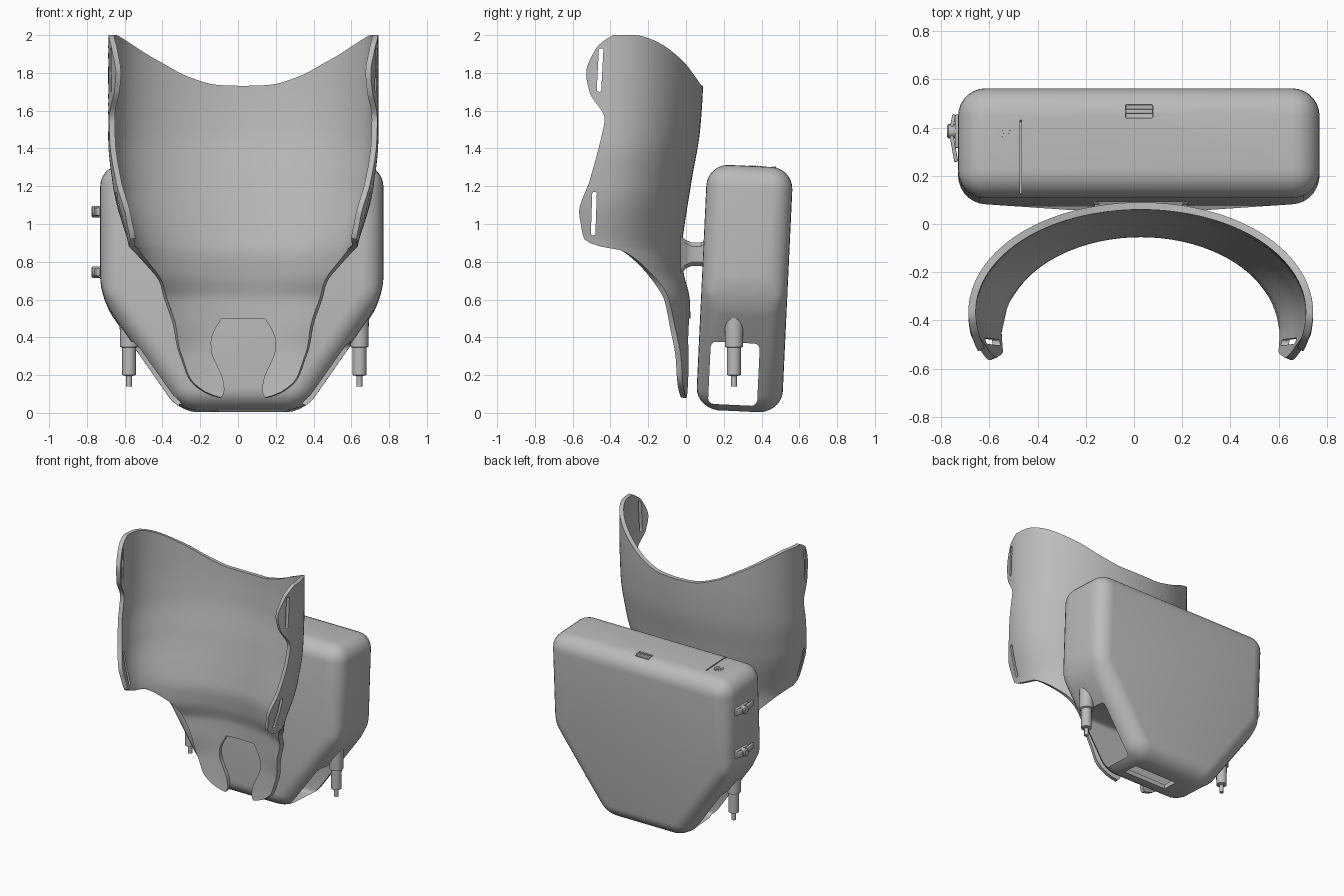
import bpy, bmesh, math
from mathutils import Matrix, Vector

old = bpy.data.objects.get("Cube")
if old:
    bpy.data.objects.remove(old)

grey = bpy.data.materials.new("plain grey")
grey.use_nodes = True
grey.diffuse_color = (0.5, 0.5, 0.5, 1)
grey.node_tree.nodes["Principled BSDF"].inputs["Base Color"].default_value = grey.diffuse_color

MID = 0.028                                   # shell symmetry plane
PIVOT = Vector((0.02, 0.31, 0.658))           # centre of the pack
LEAN = Matrix.Rotation(math.radians(-2.7), 4, "X")
TILT = Matrix.Translation(PIVOT) @ LEAN @ Matrix.Translation(-PIVOT)


def finish(name, bm, matrix=None):
    """Turn a bmesh into a grey, smooth shaded object."""
    bmesh.ops.recalc_face_normals(bm, faces=bm.faces)
    if matrix:
        bm.transform(matrix)
    mesh = bpy.data.meshes.new(name)
    bm.to_mesh(mesh)
    bm.free()
    mesh.materials.append(grey)
    ob = bpy.data.objects.new(name, mesh)
    bpy.context.collection.objects.link(ob)
    return ob


def activate(ob):
    bpy.ops.object.select_all(action="DESELECT")
    ob.select_set(True)
    bpy.context.view_layer.objects.active = ob


def smooth(ob):
    activate(ob)
    bpy.ops.object.shade_smooth_by_angle(angle=math.radians(32))


def prism(name, outline, y0, y1, bevel=0, segments=3, matrix=None):
    """Extrude an (x, z) outline along y and round its edges."""
    bm = bmesh.new()
    face = bm.faces.new([bm.verts.new((x, y0, z)) for x, z in outline])
    new = bmesh.ops.extrude_face_region(bm, geom=[face])["geom"]
    moved = [v for v in new if isinstance(v, bmesh.types.BMVert)]
    bmesh.ops.translate(bm, verts=moved, vec=(0, y1 - y0, 0))
    if bevel:
        bmesh.ops.bevel(bm, geom=bm.edges[:], offset=bevel, segments=segments,
                        profile=0.5, affect="EDGES")
    return finish(name, bm, matrix)


def box(name, lo, hi, bevel=0, matrix=None):
    outline = [(lo[0], lo[2]), (hi[0], lo[2]), (hi[0], hi[2]), (lo[0], hi[2])]
    return prism(name, outline, lo[1], hi[1], bevel, 3, matrix)


def lathe(name, profile, matrix, sides=24):
    """Spin (radius, height) points round z."""
    bm = bmesh.new()
    verts = [bm.verts.new((r, 0, h)) for r, h in profile]
    edges = [bm.edges.new(pair) for pair in zip(verts, verts[1:])]
    bmesh.ops.spin(bm, geom=verts + edges, axis=(0, 0, 1), cent=(0, 0, 0),
                   angle=math.tau, steps=sides, use_duplicate=False)
    bmesh.ops.remove_doubles(bm, verts=bm.verts, dist=0.0001)
    return finish(name, bm, matrix)


def cut(ob, cutter):
    mod = ob.modifiers.new("cut", "BOOLEAN")
    mod.operation, mod.solver, mod.object = "DIFFERENCE", "EXACT", cutter
    activate(ob)
    bpy.ops.object.modifier_apply(modifier=mod.name)
    bpy.data.objects.remove(cutter)


def curve(points):
    """Smooth function through (position, value) points."""
    xs, ys = zip(*points)
    slope = [(b - a) / (q - p) for p, q, a, b in zip(xs, xs[1:], ys, ys[1:])]
    tan = [slope[0]] + [0 if a * b <= 0 else 2 * a * b / (a + b)
                        for a, b in zip(slope, slope[1:])] + [slope[-1]]

    def value(x):
        x = min(max(x, xs[0]), xs[-1])
        i = max(k for k in range(len(slope)) if xs[k] <= x)
        h = xs[i + 1] - xs[i]
        t = (x - xs[i]) / h
        s = t * t * (3 - 2 * t)
        return (ys[i] * (1 - s) + ys[i + 1] * s
                + h * t * (1 - t) * ((1 - t) * tan[i] - t * tan[i + 1]))
    return value


# Body shell: half-elliptic sections whose size and wrap vary with height
spine = curve([(.07, .01), (.4, .025), (.6, .02), (.73, -.01), (.85, -.025),
               (.94, -.015), (1.23, .03), (1.5, .075), (1.73, .09), (2, .095)])
width = curve([(.07, .46), (.18, .51), (.44, .5), (.6, .54), (.76, .59), (.9, .61),
               (1, .64), (1.1, .67), (1.2, .69), (1.45, .715), (2, .715)])
depth = curve([(.07, .2), (.3, .2), (.44, .25), (.6, .3), (.76, .42), (1.1, .42), (1.5, .45), (2, .46)])
wrap = curve([(.07, .004), (.11, .02), (.18, .035), (.3, .05), (.44, .08), (.6, .11), (.69, .14),
              (.76, .19), (.82, .25), (.865, .33), (.885, .45), (.92, .52), (1, .55), (1.08, .57),
              (1.23, .54), (1.45, .52), (1.55, .51), (1.7, .6), (1.8, .62), (1.93, .57), (1.97, .53), (2, .48)])
brim = curve([(0, 1.73), (.12, 1.735), (.27, 1.78), (.43, 1.86), (.73, 1.98), (.85, 2), (1, 2)])


def shell_point(u, level):
    d, w = depth(level), wrap(level)
    reach = math.acos(1 - w / d) if w < d else math.pi / 2 + (w - d) / d
    t = abs(u) * reach
    z = level
    if level > 1.3:
        z = 1.3 + (level - 1.3) * (brim(abs(u)) - 1.3) / 0.7
    past = max(0, t - math.pi / 2) * d
    t = min(t, math.pi / 2)
    x = width(z) * math.sin(t) - 1.5 * past ** 2
    return (MID + math.copysign(x, u), spine(z) - depth(z) * (1 - math.cos(t)) - past, z)


ROWS, COLS = 100, 64
bm = bmesh.new()
grid = [[bm.verts.new(shell_point(2 * c / COLS - 1, .07 + 1.93 * r / ROWS))
         for c in range(COLS + 1)] for r in range(ROWS + 1)]
for low, high in zip(grid, grid[1:]):
    for c in range(COLS):
        bm.faces.new((low[c], high[c], high[c + 1], low[c + 1]))
shell = finish("body_shell", bm)
# normals must face away from the wearer so the thickness goes inward
if sum(p.normal.y * p.area for p in shell.data.polygons) < 0:
    shell.data.flip_normals()
solid = shell.modifiers.new("thickness", "SOLIDIFY")
solid.thickness, solid.offset = 0.03, -1
activate(shell)
bpy.ops.object.modifier_apply(modifier=solid.name)

# Tail notch and strap slots
notch = curve([(.03, .15), (.07, .13), (.085, .112), (.12, .1), (.18, .108), (.25, .138),
               (.33, .168), (.38, .17), (.43, .155), (.5, .115)])
side = [(notch(.03 + .47 * i / 30), .03 + .47 * i / 30) for i in range(31)]
outline = [(MID + x, z) for x, z in side] + [(MID - x, z) for x, z in reversed(side)]
cut(shell, prism("notch_cutter", outline, -.3, .2))
for y, z, lean in ((-.455, 1.815, -3), (-.488, 1.055, -2)):
    place = Matrix.Translation((0, y, z)) @ Matrix.Rotation(math.radians(lean), 4, "X")
    cut(shell, box("slot_cutter", (-1, -.012, -.115), (1, .012, .115), .008, place))
smooth(shell)

# Pack: tapered six-sided case with big rounded edges
half = [(.33, .008), (.75, .61), (.75, 1.308)]
outline = [(PIVOT.x + x, z) for x, z in half] + [(PIVOT.x - x, z) for x, z in reversed(half)]
pack = prism("pack_case", outline, PIVOT.y - .228, PIVOT.y + .228, .115, 7, TILT)
cut(pack, box("tunnel_cutter", (-1, .145, .04), (1, .405, .37), .03, TILT))
cut(pack, box("floor_cutter", (-.1, .24, -.1), (.26, .36, .1), 0, TILT))
cut(pack, box("handle_cutter", (-.035, .41, 1.29), (.078, .465, 1.4), .004, TILT))
cut(pack, box("seam_cutter", (-.474, .1, 1.15), (-.466, .4, 1.4), 0, TILT))
smooth(pack)
smooth(box("top_handle", (-.035, .428, 1.285), (.078, .446, 1.312), .004, TILT))

# Round vent of small studs on the lid
for ring, count in ((.0, 1), (.016, 6), (.031, 12)):
    for i in range(count):
        a = math.tau * i / count
        spot = Matrix.Translation((-.53 + ring * math.cos(a), .335 + ring * math.sin(a), 1.305))
        lathe("vent_stud", [(0, 0), (.004, 0), (.004, .006), (0, .006)], TILT @ spot, 8)

# Bracket joining shell and pack, flared at both ends
flare = [(-.03, .1), (.0, .075), (.03, .062), (.08, .062), (.1, .075), (.125, .08)]
bm = bmesh.new()
rings = []
for y, h in flare:
    w = .13 + h
    rings.append([bm.verts.new((MID + sx * w + cx, y, .84 + sz * h + cz)) for sx, sz, cx, cz in
                  ((-1, -1, .02, 0), (1, -1, -.02, 0), (1, -1, 0, .02), (1, 1, 0, -.02),
                   (1, 1, -.02, 0), (-1, 1, .02, 0), (-1, 1, 0, -.02), (-1, -1, 0, .02))])
for a, b in zip(rings, rings[1:]):
    for i in range(8):
        bm.faces.new((a[i - 1], a[i], b[i], b[i - 1]))
bm.faces.new(rings[0])
bm.faces.new(rings[-1])
smooth(finish("bracket", bm))

# Stepped nozzles under the sloping sides
steps = [(0, .14), (.015, .14), (.015, .195), (.036, .2), (.037, .345), (.048, .35), (.05, .53), (0, .53)]
for name, x in (("right_nozzle", -.577), ("left_nozzle", .643)):
    smooth(lathe(name, steps, Matrix.Translation((x, .254, 0))))

# Wing latches on the side
for name, z in (("upper_latch", 1.065), ("lower_latch", .745)):
    at = Matrix.Translation((-.73, .385, z))
    smooth(box(name + "_base", (-.012, -.07, -.03), (.01, .07, .03), .006, at))
    smooth(lathe(name + "_stud", [(0, 0), (.03, 0), (.03, .04), (.022, .046), (0, .046)],
                 at @ Matrix.Rotation(-math.pi / 2, 4, "Y"), 20))
    for angle, y0, y1 in ((-10, -.13, .0), (12, .0, .07)):
        turn = Matrix.Translation((-.03, 0, 0)) @ Matrix.Rotation(math.radians(-angle), 4, "Z")
        smooth(box(name + "_wing", (-.008, y0, -.022), (.008, y1, .022), .006, at @ turn))
